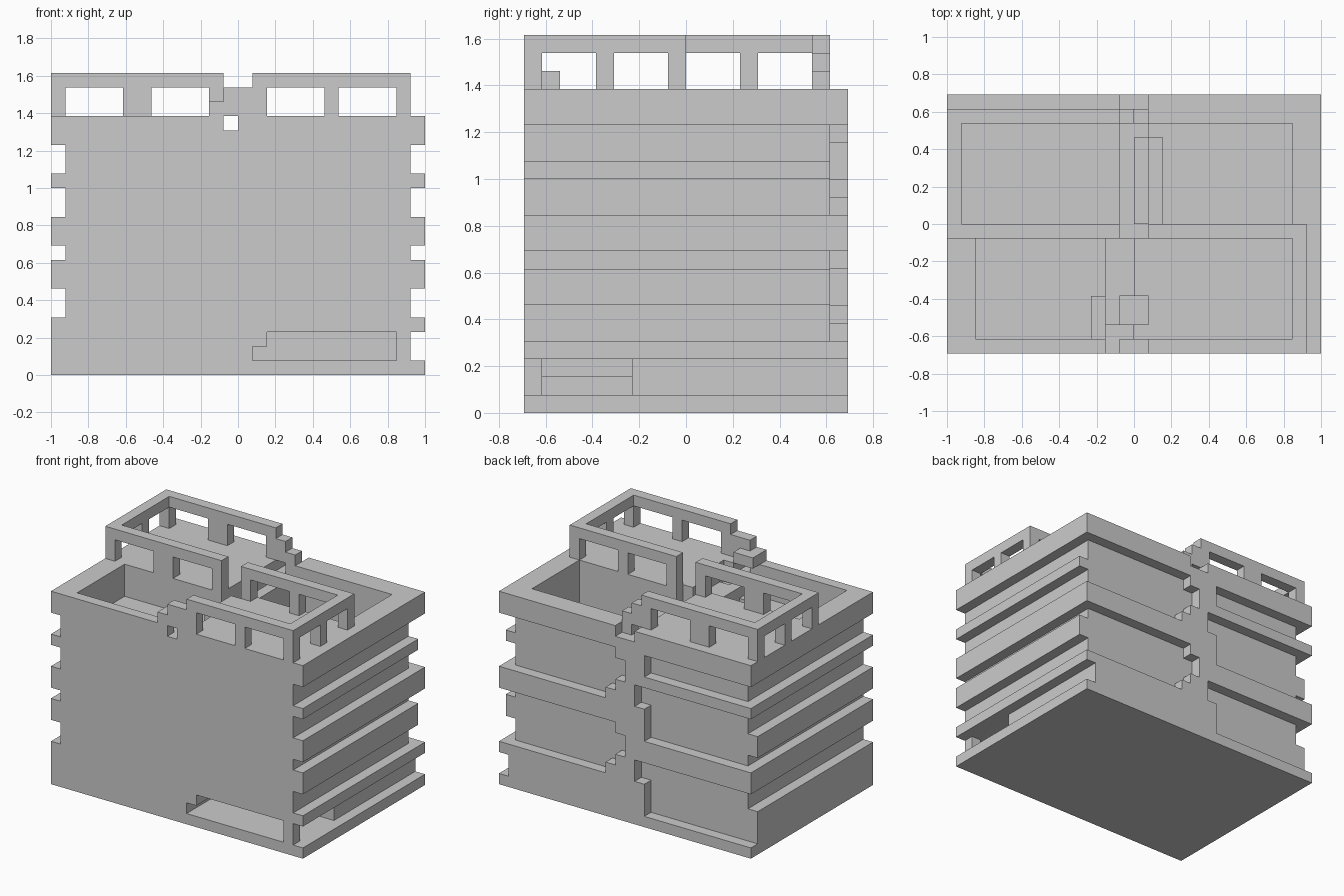
import bpy, bmesh, math
from itertools import product

if "Cube" in bpy.data.objects:
    bpy.data.objects.remove(bpy.data.objects["Cube"])

U = 2 / 26           # one block
NX, NY = 26, 18      # footprint in blocks


def blocks(box):
    x0, x1, y0, y1, z0, z1 = box
    return set(product(range(x0, x1), range(y0, y1), range(z0, z1)))


def shell(name, solid):
    """Turn filled blocks into one clean flat-faced outer shell."""
    bm = bmesh.new()
    verts = {}

    def vert(p):
        if p not in verts:
            verts[p] = bm.verts.new(((p[0] - NX / 2) * U, (p[1] - NY / 2) * U, p[2] * U))
        return verts[p]

    for c in solid:
        for axis, side in product(range(3), (0, 1)):
            n = list(c)
            n[axis] += 1 if side else -1
            if tuple(n) in solid:
                continue
            a, b = (axis + 1) % 3, (axis + 2) % 3
            quad = []
            for da, db in ((0, 0), (1, 0), (1, 1), (0, 1)):
                p = list(c)
                p[axis] += side
                p[a] += da
                p[b] += db
                quad.append(vert(tuple(p)))
            bm.faces.new(quad if side else quad[::-1])
    bmesh.ops.dissolve_limit(bm, angle_limit=math.radians(1),
                             verts=bm.verts[:], edges=bm.edges[:])
    bmesh.ops.triangulate(bm, faces=[f for f in bm.faces if len(f.verts) > 4])
    me = bpy.data.meshes.new(name)
    bm.to_mesh(me)
    bm.free()
    ob = bpy.data.objects.new(name, me)
    bpy.context.collection.objects.link(ob)


def part(name, fills, cuts=()):
    solid = set()
    for f in fills:
        solid |= blocks(f)
    for c in cuts:
        solid -= blocks(c)
    shell(name, solid)


# Main building: grooves along both sides
cuts = []
for z0, z1 in ((4, 6), (8, 9), (11, 13), (14, 16)):
    cuts += [(0, 1, 0, 18, z0, z1), (25, 26, 0, 18, z0, z1)]
cuts.append((25, 26, 0, 18, 1, 3))

# Recessed rear panels with stepped edges, repeated per storey
for s in (0, 7):
    for x, z0, z1 in ((15, 4, 5), (14, 5, 6), (13, 6, 8), (14, 8, 9)):
        cuts.append((x, 26, 17, 18, z0 + s, z1 + s))
    for x, z0, z1 in ((11, 1, 4), (12, 4, 6)):
        cuts.append((0, x, 17, 18, z0 + s, z1 + s))
cuts.append((0, 11, 17, 18, 14, 16))

# Corner opening at ground level, with a post left at the corner
cuts += [(14, 24, 0, 6, 1, 2), (15, 24, 0, 6, 2, 3), (24, 25, 1, 6, 1, 3)]

# Roof terraces, stairwell and the slot through the top
cuts += [(2, 11, 1, 8, 15, 18), (14, 24, 9, 16, 11, 18),
         (11, 13, 1, 8, 17, 18), (10, 14, 2, 4, 16, 18),
         (12, 14, 8, 16, 16, 18), (12, 13, 0, 18, 17, 18),
         (12, 14, 17, 18, 17, 18)]
part("building_body", [(0, 26, 0, 18, 0, 18)], cuts)

# Stair treads in the stairwell
part("stair_treads", [(14, 15, 9, 15, 11, 14), (13, 14, 9, 15, 16, 17),
                      (10, 11, 1, 4, 15, 16), (11, 12, 2, 4, 16, 17),
                      (11, 13, 1, 2, 18, 19)])

# Rear left roof frame with window openings
part("rear_roof_frame",
     [(0, 1, 8, 17, 18, 21), (0, 12, 8, 9, 18, 21), (0, 12, 16, 17, 18, 21),
      (12, 13, 16, 17, 18, 20), (13, 14, 16, 17, 18, 19)],
     [(1, 5, 8, 17, 18, 20), (7, 11, 8, 17, 18, 20),
      (0, 1, 9, 12, 18, 20), (0, 1, 13, 16, 18, 20)])

# Front right roof frame with window openings
part("front_roof_frame",
     [(24, 25, 0, 9, 18, 21), (14, 25, 0, 1, 18, 21), (14, 25, 8, 9, 18, 21),
      (12, 14, 0, 1, 18, 20), (11, 12, 0, 1, 18, 19)],
     [(15, 19, 0, 9, 18, 20), (20, 24, 0, 9, 18, 20),
      (24, 25, 1, 4, 18, 20), (24, 25, 5, 8, 18, 20)])
